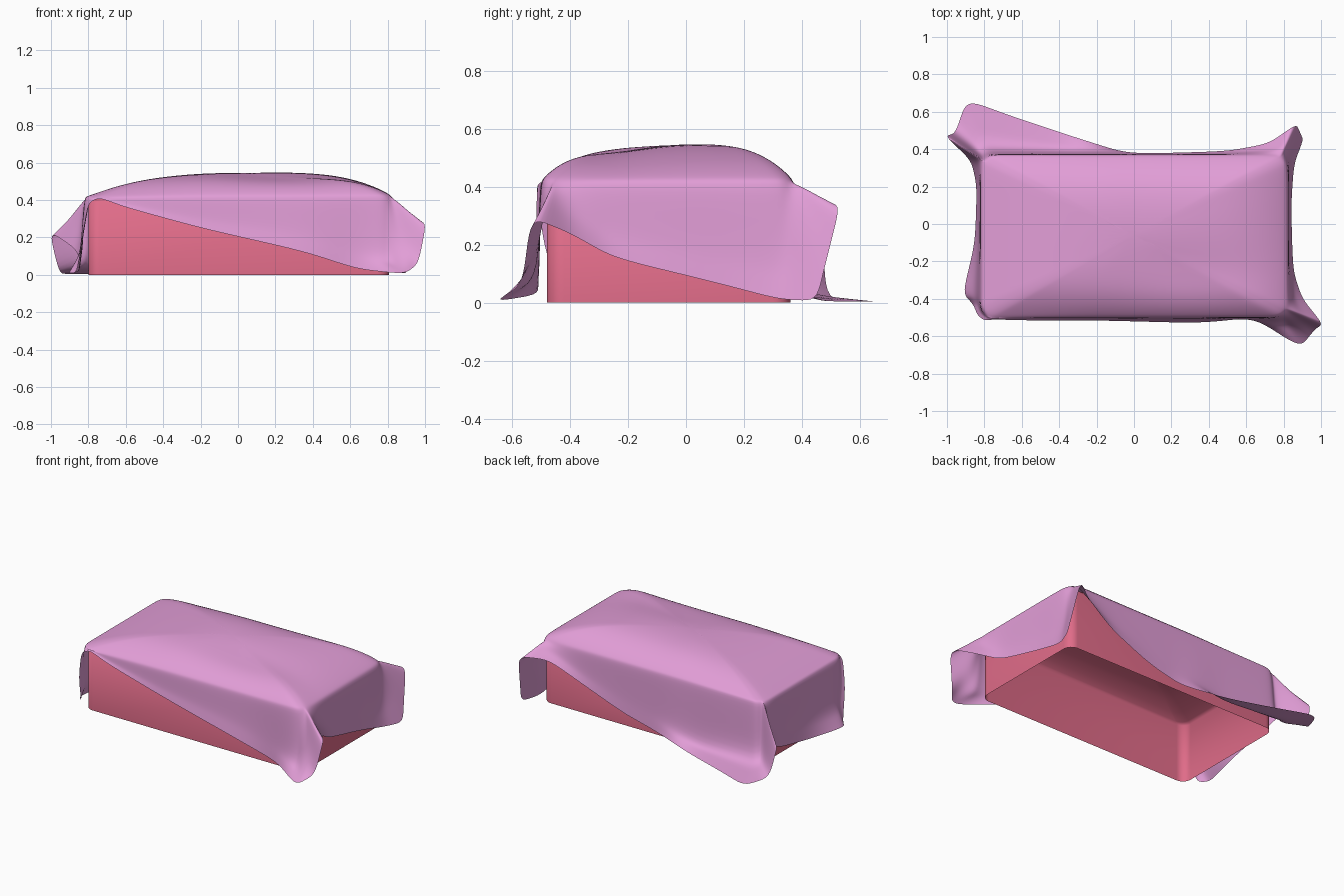
import bpy, math
from mathutils import Vector

if "Cube" in bpy.data.objects:
    bpy.data.objects.remove(bpy.data.objects["Cube"])

CENTER = Vector((0.0, -0.06))


def clamp(v, lo, hi):
    return max(lo, min(hi, v))


def lathe_rings(name, rings, top, color, levels):
    """Skin closed rings (inner to outer), close the inner one with a fan."""
    n = len(rings[0])
    verts = [top] + [p for r in rings for p in r]
    faces = [(0, 1 + i, 1 + (i + 1) % n) for i in range(n)]
    for j in range(len(rings) - 1):
        a, b = 1 + j * n, 1 + (j + 1) * n
        for i in range(n):
            k = (i + 1) % n
            faces.append((b + i, b + k, a + k, a + i))
    mesh = bpy.data.meshes.new(name)
    mesh.from_pydata(verts, [], faces)
    mesh.polygons.foreach_set("use_smooth", [True] * len(mesh.polygons))
    obj = bpy.data.objects.new(name, mesh)
    bpy.context.collection.objects.link(obj)
    mat = bpy.data.materials.new(name + "_material")
    mat.diffuse_color = color
    mat.use_nodes = True
    mat.node_tree.nodes["Principled BSDF"].inputs["Base Color"].default_value = mat.diffuse_color
    mesh.materials.append(mat)
    if levels:
        sub = obj.modifiers.new("smooth", 'SUBSURF')
        sub.levels = sub.render_levels = levels
    return obj


def dome(p, t, edge_z, crown):
    """Point of the domed top: t = 0 centre, t = 1 edge."""
    q = CENTER + (Vector(p[:2]) - CENTER) * t
    rise = 1 - t ** 3.6
    z = edge_z + (crown - edge_z) * rise
    # slack towards the front right, and a lower left end
    sag = 0.03 * math.exp(-((q.x - 0.3) / 0.4) ** 2 - ((q.y + 0.27) / 0.16) ** 2)
    sag += 0.05 * clamp(-0.15 - q.x, 0, 1)
    return (q.x, q.y, z - sag * rise ** 0.5 + 0.02 * max(q.x, 0) * rise)


# Box: rounded walls, open underneath, domed top hidden by the cloth
R = 0.06
outline = []
for cx, cy, start in ((0.748, -0.42, -90), (0.748, 0.30, 0),
                      (-0.74, 0.30, 90), (-0.74, -0.42, 180)):
    for s in range(9):
        a = math.radians(start + s * 11.25)
        outline.append((cx + R * math.cos(a), cy + R * math.sin(a)))
box_rings = [[dome(p, t, 0.40, 0.51) for p in outline]
             for t in (0.2, 0.4, 0.6, 0.75, 0.88, 0.97)]
box_rings += [[(x, y, z) for x, y in outline] for z in (0.39, 0.0)]
lathe_rings("box", box_rings, dome(CENTER, 0, 0.40, 0.51), (0.75, 0.15, 0.25, 1), 0)

# Cloth hem, counter-clockwise from front left: x, y, z, sag of the hanging part
HEM = [
    (-0.74, -0.51, 0.412, 0.1), (-0.6, -0.515, 0.36, 0.2), (-0.2, -0.515, 0.25, 0.2),
    (0.35, -0.53, 0.125, 0.15), (0.64, -0.50, 0.03, 0.2),
    (0.89, -0.66, 0.004, 0.36), (0.965, -0.565, 0.06, 0.1), (1.01, -0.535, 0.295, 0),
    (0.90, -0.40, 0.24, 0.1), (0.85, -0.25, 0.155, 0.2), (0.84, 0.1, 0.07, 0.2),
    (0.855, 0.32, 0.012, 0.2),
    (0.905, 0.45, 0.006, 0.05), (0.89, 0.485, 0.15, 0), (0.868, 0.535, 0.348, 0),
    (0.72, 0.43, 0.325, 0.1), (0.5, 0.39, 0.21, 0.2), (0.2, 0.38, 0.09, 0.2),
    (-0.05, 0.38, 0.03, 0.2), (-0.35, 0.475, 0.005, 0.44), (-0.65, 0.575, 0.005, 0.44),
    (-0.895, 0.665, 0.005, 0.44), (-0.955, 0.485, 0.006, 0.38), (-1.01, 0.47, 0.235, 0),
    (-0.87, 0.34, 0.14, 0.1), (-0.84, 0.2, 0.07, 0.2), (-0.85, -0.1, 0.015, 0.2),
    (-0.915, -0.37, 0.008, 0.25), (-0.86, -0.43, 0.01, 0.2),
    (-0.835, -0.49, 0.2, 0.2), (-0.80, -0.515, 0.385, 0.1),
]
STEPS = 2
hem = []
for i, a in enumerate(HEM):
    b = Vector(HEM[(i + 1) % len(HEM)])
    hem += [Vector(a).lerp(b, s / STEPS) for s in range(STEPS)]

EDGE_Z, CROWN = 0.42, 0.545
shoulder, half, tip = [], [], []
for h in hem:
    # nearest point on a rounded rectangle just outside the box
    inner = Vector((clamp(h[0], -0.745, 0.75), clamp(h[1], -0.425, 0.295)))
    out = Vector((h[0], h[1])) - inner
    s = inner + out.normalized() * 0.077
    s = Vector((s.x, s.y, EDGE_Z))
    e = Vector(h[:3])
    d = e - s
    shoulder.append(s)
    half.append(s + Vector((d.x * (0.5 - h[3]), d.y * (0.5 - h[3]), d.z * (0.5 + h[3]))))
    tip.append(e)

cloth_rings = [[dome(p, t, EDGE_Z, CROWN) for p in shoulder]
               for t in (0.15, 0.35, 0.55, 0.7, 0.83, 0.92, 0.98)]
cloth_rings.append([(p.x, p.y, p.z - 0.008) for p in shoulder])
cloth_rings += [[p.lerp(m, f) for p, m in zip(shoulder, half)] for f in (0.5, 1)]
cloth_rings += [[m.lerp(p, f) for p, m in zip(tip, half)] for f in (0.5, 1)]
lathe_rings("cloth", cloth_rings, dome(CENTER, 0, EDGE_Z, CROWN), (0.76, 0.34, 0.68, 1), 2)
